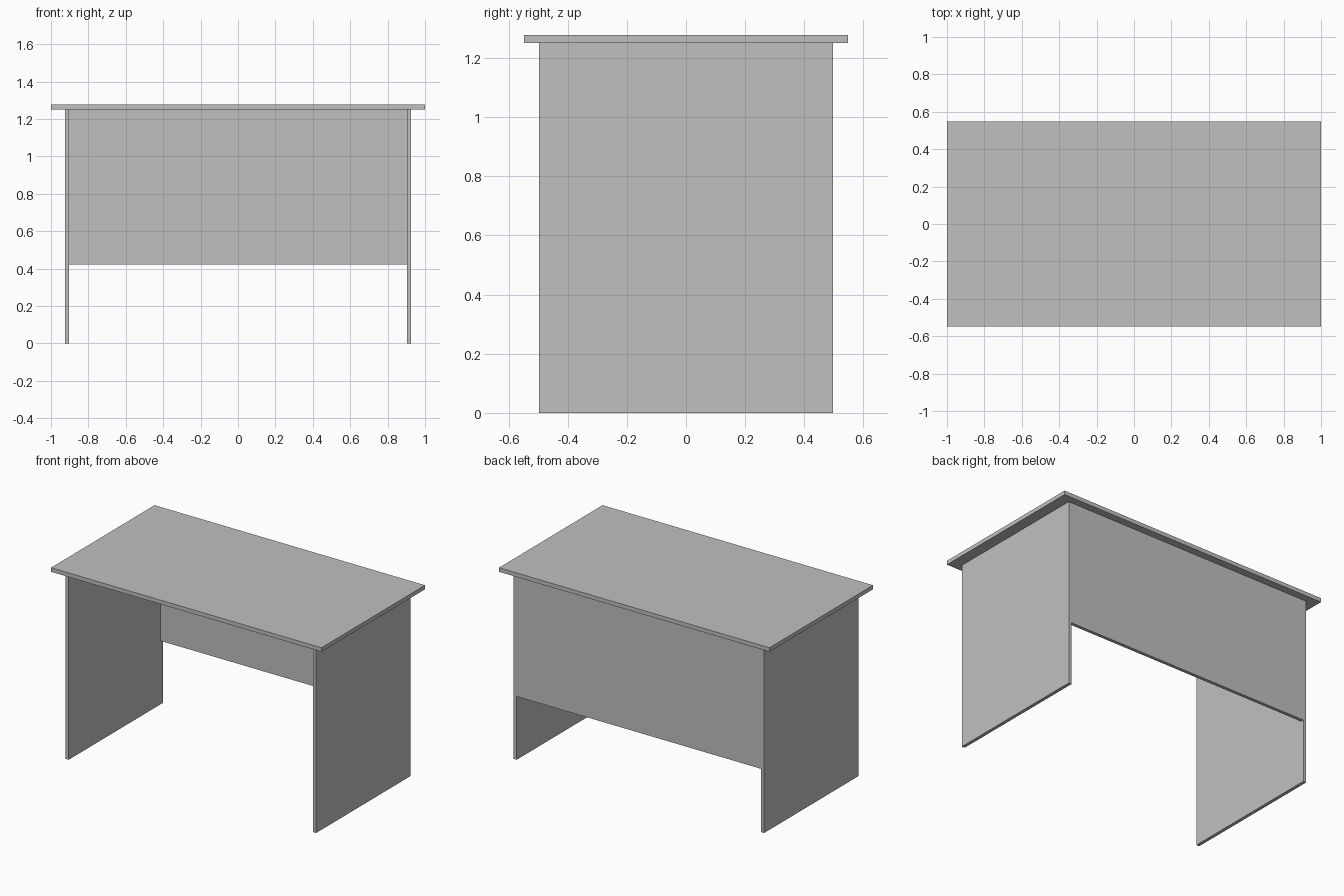
import bpy

cube = bpy.data.objects.get("Cube")
if cube:
    bpy.data.objects.remove(cube, do_unlink=True)

GREY = (0.527, 0.527, 0.527, 1.0)
grey = bpy.data.materials.new("light grey")
grey.use_nodes = True
grey.diffuse_color = GREY
grey.node_tree.nodes["Principled BSDF"].inputs["Base Color"].default_value = GREY


def board(name, low, high):
    """Flat rectangular board between two opposite corners."""
    centre = [(a + b) / 2 for a, b in zip(low, high)]
    bpy.ops.mesh.primitive_cube_add(size=1, location=centre)
    obj = bpy.context.object
    obj.name = name
    obj.scale = [b - a for a, b in zip(low, high)]
    bpy.ops.object.transform_apply(location=False, rotation=False, scale=True)
    obj.data.materials.append(grey)
    return obj


TOP_UNDERSIDE, HEIGHT = 1.25, 1.277
LEG_INNER, LEG_OUTER = 0.904, 0.926
DEPTH = 0.497
THICK = LEG_OUTER - LEG_INNER

# Overhanging table top
board("desk_top", (-1, -0.547, TOP_UNDERSIDE), (1, 0.547, HEIGHT))

# Full-depth side panels that act as legs
for side, x in (("left", LEG_INNER), ("right", -LEG_OUTER)):
    board(side + "_side_panel", (x, -DEPTH, 0), (x + THICK, DEPTH, TOP_UNDERSIDE))

# Modesty panel between the sides, flush with their back edges
board("back_panel", (-LEG_INNER, DEPTH - THICK, 0.423), (LEG_INNER, DEPTH, TOP_UNDERSIDE))
